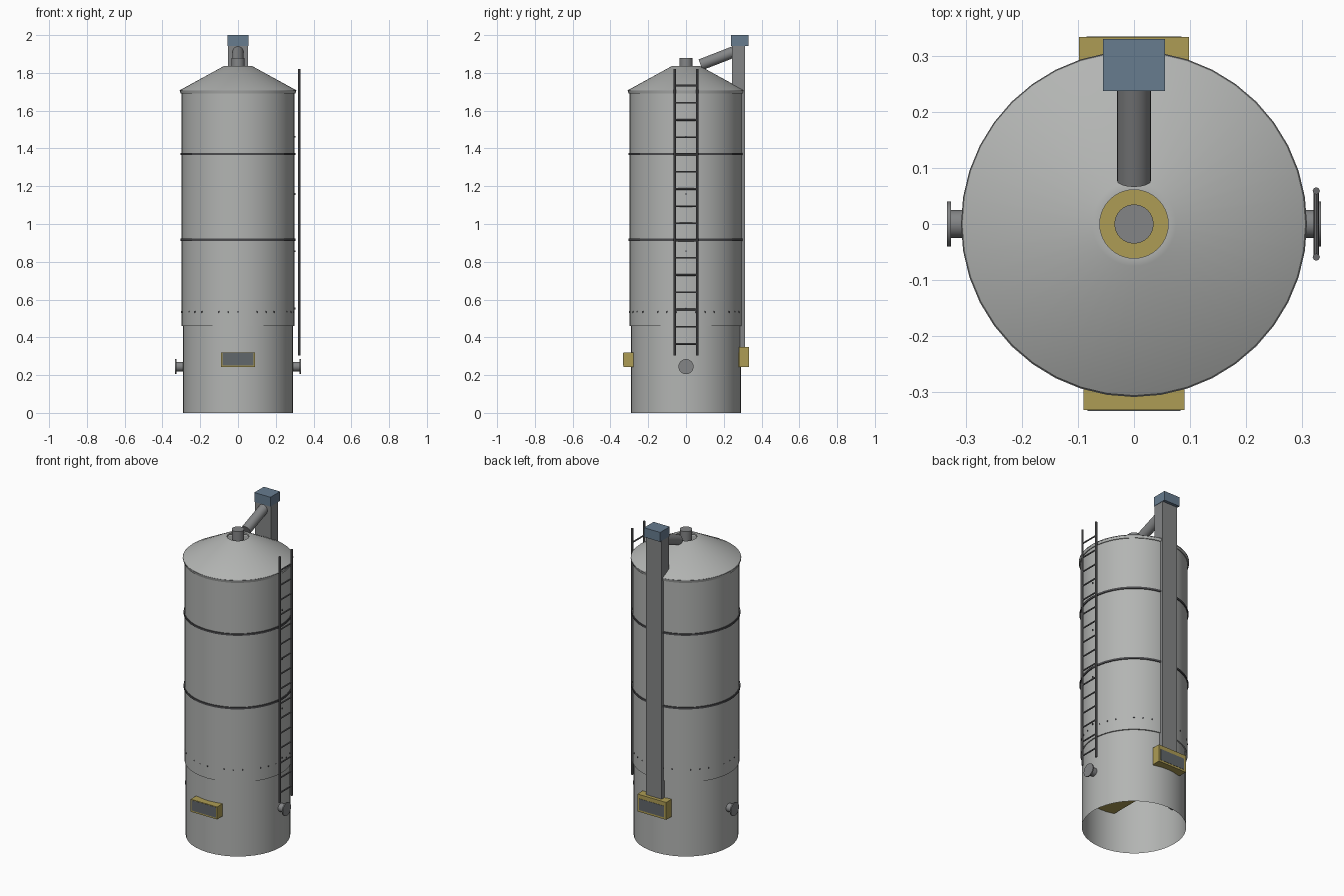
import bpy, bmesh, math
from mathutils import Vector

if "Cube" in bpy.data.objects:
    bpy.data.objects.remove(bpy.data.objects["Cube"])

SIDES = 40


def mat(name, r, g, b):
    m = bpy.data.materials.new(name)
    m.diffuse_color = (r, g, b, 1)
    m.use_nodes = True
    m.node_tree.nodes["Principled BSDF"].inputs["Base Color"].default_value = m.diffuse_color
    return m


STEEL = mat("galvanised_steel", .45, .46, .45)
GREY = mat("pipe_grey", .23, .235, .24)
DARK = mat("dark_band", .07, .07, .075)
LADDER = mat("ladder_grey", .14, .14, .145)
OLIVE = mat("ochre_paint", .42, .335, .09)
BLUE = mat("slate_blue", .135, .20, .275)
PANEL = mat("panel_grey", .12, .135, .145)


def finish(name, bm, material, smooth=True):
    bmesh.ops.recalc_face_normals(bm, faces=bm.faces)
    me = bpy.data.meshes.new(name)
    bm.to_mesh(me)
    bm.free()
    ob = bpy.data.objects.new(name, me)
    bpy.context.collection.objects.link(ob)
    me.materials.append(material)
    if smooth:
        bpy.ops.object.select_all(action='DESELECT')
        ob.select_set(True)
        bpy.context.view_layer.objects.active = ob
        bpy.ops.object.shade_smooth_by_angle(angle=math.radians(30))
    return ob


def lathe(name, profile, material, closed=False):
    """Spin (radius, z) points about the z axis."""
    bm = bmesh.new()
    rings = [[bm.verts.new((r * math.cos(math.tau * i / SIDES),
                            r * math.sin(math.tau * i / SIDES), z))
              for i in range(SIDES)] for r, z in profile]
    pairs = list(zip(rings, rings[1:]))
    if closed:
        pairs.append((rings[-1], rings[0]))
    for a, b in pairs:
        for i in range(SIDES):
            j = (i + 1) % SIDES
            bm.faces.new((a[i], a[j], b[j], b[i]))
    return finish(name, bm, material)


def box(name, lo, hi, material):
    bm = bmesh.new()
    bmesh.ops.create_cube(bm, size=1)
    for v in bm.verts:
        v.co = [(l + h) / 2 + c * (h - l) for l, h, c in zip(lo, hi, v.co)]
    return finish(name, bm, material, False)


def rod(name, a, b, r, material, sides=24):
    a, b = Vector(a), Vector(b)
    bm = bmesh.new()
    bmesh.ops.create_cone(bm, cap_ends=True, segments=sides, radius1=r,
                          radius2=r, depth=(b - a).length)
    rot = (b - a).to_track_quat('Z', 'Y')
    for v in bm.verts:
        v.co = rot @ v.co + (a + b) / 2
    return finish(name, bm, material)


# Shell: open-bottomed skirt, wider body, conical roof with an open neck
lathe("skirt", [(.292, 0), (.292, .47)], STEEL)
lathe("body", [(.290, .46), (.299, .46), (.299, 1.70)], STEEL)
lathe("roof", [(.299, 1.69), (.304, 1.69), (.308, 1.705), (.305, 1.71),
               (.075, 1.836), (.061, 1.836), (.061, 1.825)], STEEL)

# Reinforcing bands
for i, z in enumerate((.917, 1.37)):
    lathe(f"band_{i}", [(.297, z - .006), (.304, z - .006),
                        (.304, z + .006), (.297, z + .006)], DARK, True)
lathe("eave_seam", [(.303, 1.703), (.3085, 1.703), (.3085, 1.707),
                    (.303, 1.707)], GREY, True)

# Row of small bolts above the lower seam
for i in range(36):
    if i % 4:
        a = math.tau * i / 36
        d = Vector((math.cos(a), math.sin(a), 0))
        up = Vector((0, 0, .535))
        rod(f"bolt_{i}", d * .294 + up, d * .3005 + up, .005, DARK, 6)

# Vent cap in the roof neck
rod("vent_cap", (0, 0, 1.82), (0, 0, 1.88), .035, GREY)

# Conveyor housing through the base, with front and rear hatches
box("conveyor_housing", (-.09, -.332, .243), (.09, .28, .32), OLIVE)
box("front_hatch", (-.083, -.333, .252), (.083, -.328, .316), PANEL)
box("elevator_boot", (-.098, .28, .243), (.098, .333, .35), OLIVE)
box("rear_hatch", (-.085, .328, .255), (.085, .3345, .325), PANEL)

# Elevator leg, head and discharge spout
box("elevator_leg", (-.053, .243, .34), (.053, .312, 1.945), GREY)
box("elevator_head", (-.055, .237, 1.942), (.055, .33, 2.0), BLUE)
rod("spout", (0, .077, 1.843), (0, .26, 1.914), .03, GREY)

# Side nozzles with flanges
for s, side in ((-1, "left"), (1, "right")):
    rod(f"{side}_nozzle", (s * .27, 0, .245), (s * .33, 0, .245), .025, GREY)
    rod(f"{side}_flange", (s * .326, 0, .245), (s * .333, 0, .245), .04, GREY)

# Ladder with rungs and wall brackets
for s, side in ((-1, "front"), (1, "rear")):
    rod(f"{side}_ladder_rail", (.325, s * .059, .305), (.325, s * .059, 1.82),
        .0065, LADDER, 8)
for i in range(16):
    z = .365 + i * .0912
    rod(f"rung_{i}", (.325, -.059, z), (.325, .059, z), .0045, LADDER, 8)
for i in range(4):
    z = .553 + i * .303
    rod(f"bracket_{i}", (.29, 0, z), (.304, 0, z), .005, LADDER, 6)
